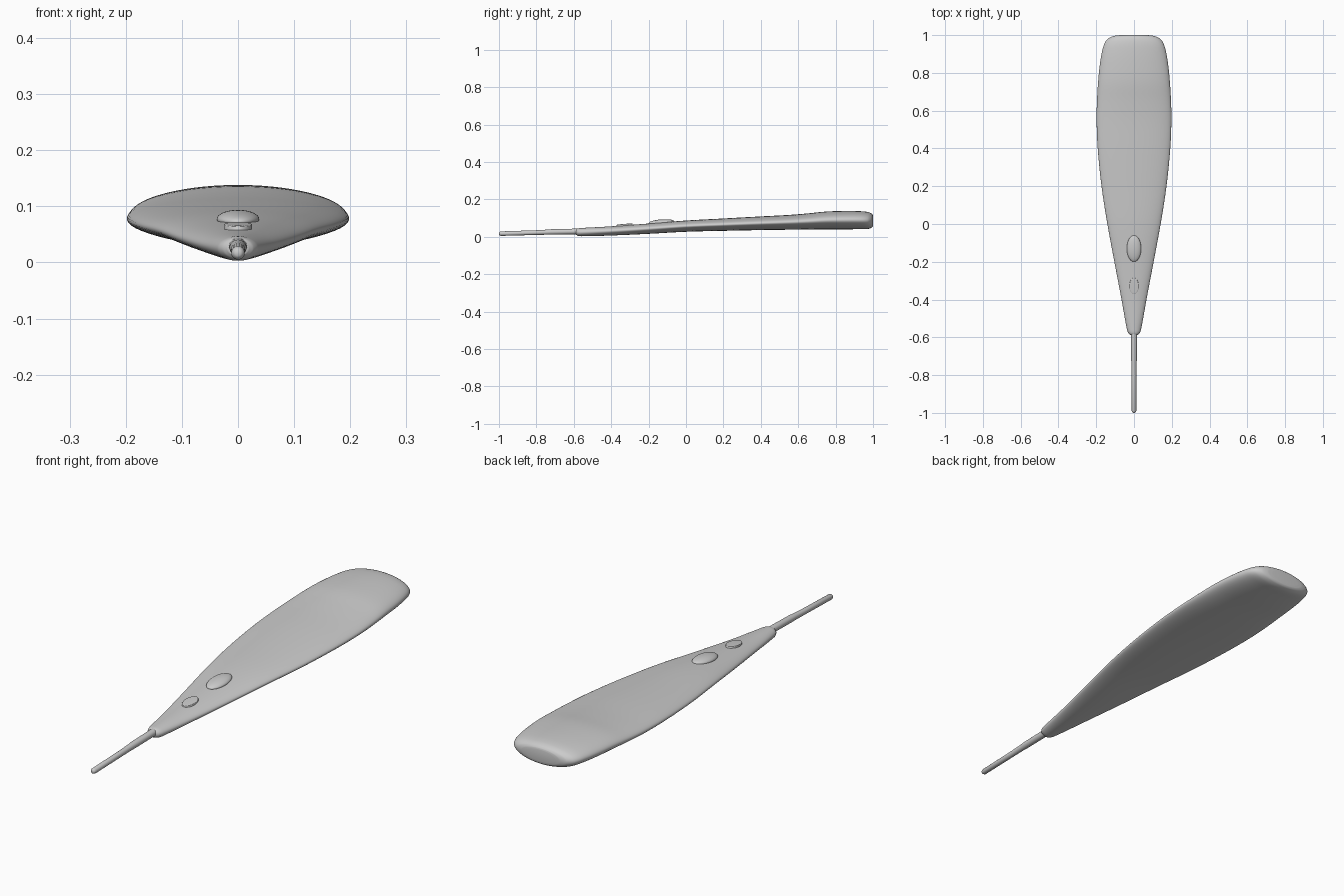
import bpy, bmesh
from math import sin, cos, pi, radians

if "Cube" in bpy.data.objects:
    bpy.data.objects.remove(bpy.data.objects["Cube"])


def finish(bm, name, angle=45):
    bmesh.ops.recalc_face_normals(bm, faces=bm.faces)
    me = bpy.data.meshes.new(name)
    bm.to_mesh(me)
    bm.free()
    ob = bpy.data.objects.new(name, me)
    bpy.context.collection.objects.link(ob)
    bpy.ops.object.select_all(action='DESELECT')
    bpy.context.view_layer.objects.active = ob
    ob.select_set(True)
    bpy.ops.object.shade_smooth_by_angle(angle=radians(angle))
    return ob


def refine(stations, steps):
    """Smoothly interpolate (y, half width, bottom, top) with non-uniform Hermite spans."""
    n = len(stations)

    def slope(i, k):
        a, b = stations[max(i - 1, 0)], stations[min(i + 1, n - 1)]
        return (b[k] - a[k]) / (b[0] - a[0])

    out = []
    for i in range(n - 1):
        a, b = stations[i], stations[i + 1]
        h = b[0] - a[0]
        for s in range(steps):
            t = s / steps
            row = [a[0] + h * t]
            for k in (1, 2, 3):
                row.append((2*t**3 - 3*t**2 + 1) * a[k] + (t**3 - 2*t**2 + t) * h * slope(i, k)
                           + (3*t**2 - 2*t**3) * b[k] + (t**3 - t**2) * h * slope(i + 1, k))
            out.append(row)
    out.append(stations[-1])
    return out


def loft(name, stations, sides, steps=1):
    """Skin elliptical sections along y and cap both ends."""
    bm = bmesh.new()
    rings = []
    for y, w, lo, hi in refine(stations, steps):
        c, h = (lo + hi) / 2, (hi - lo) / 2
        rings.append([bm.verts.new((w * cos(2*pi*i/sides), y, c + h * sin(2*pi*i/sides)))
                      for i in range(sides)])
    for r, q in zip(rings, rings[1:]):
        for i in range(sides):
            j = (i + 1) % sides
            bm.faces.new((r[i], r[j], q[j], q[i]))
    bm.faces.new(rings[0])
    bm.faces.new(rings[-1])
    return finish(bm, name)


def button(name, y, z, size, tilt, dome):
    """Oval push button with a rounded rim."""
    bm = bmesh.new()
    if dome:
        bmesh.ops.create_uvsphere(bm, u_segments=48, v_segments=24, radius=1)
    else:
        bmesh.ops.create_cone(bm, cap_ends=True, segments=48, radius1=1, radius2=1, depth=2)
        rim = [e for e in bm.edges if all(v.co.z > 0 for v in e.verts)]
        bmesh.ops.bevel(bm, geom=rim, offset=0.2, segments=4, profile=0.5, affect='EDGES')
    ob = finish(bm, name)
    ob.location = (0, y, z)
    ob.scale = size
    ob.rotation_euler.x = radians(tilt)
    return ob


# Flattened, flaring body
body = [(-0.588, 0.018, 0.012, 0.038), (-0.58, 0.028, 0.006, 0.044), (-0.56, 0.037, 0.003, 0.047),
        (-0.4, 0.066, 0.007, 0.056), (-0.2, 0.104, 0.016, 0.071), (0.0, 0.141, 0.027, 0.087),
        (0.2, 0.172, 0.032, 0.098), (0.4, 0.192, 0.036, 0.109), (0.55, 0.198, 0.038, 0.117),
        (0.65, 0.196, 0.039, 0.125), (0.75, 0.19, 0.04, 0.135), (0.85, 0.18, 0.04, 0.138),
        (0.93, 0.165, 0.041, 0.137), (0.97, 0.148, 0.042, 0.133), (0.99, 0.123, 0.047, 0.126),
        (0.998, 0.095, 0.054, 0.118), (1.0, 0.07, 0.062, 0.112)]
loft("body", body, 72, 5)

# Slim rod with rounded tip and a slight step
rod = [(-1.0, 0.005, 0.012, 0.022), (-0.997, 0.009, 0.008, 0.026), (-0.99, 0.012, 0.005, 0.029),
       (-0.8, 0.0125, 0.010, 0.035), (-0.74, 0.0135, 0.0115, 0.0385), (-0.72, 0.015, 0.0115, 0.0405),
       (-0.57, 0.016, 0.014, 0.044)]
loft("rod", rod, 32)

# Two buttons on the top face
button("main_button", -0.13, 0.077, (0.038, 0.07, 0.016), 4, True)
button("small_button", -0.328, 0.060, (0.025, 0.043, 0.009), 5, False)
